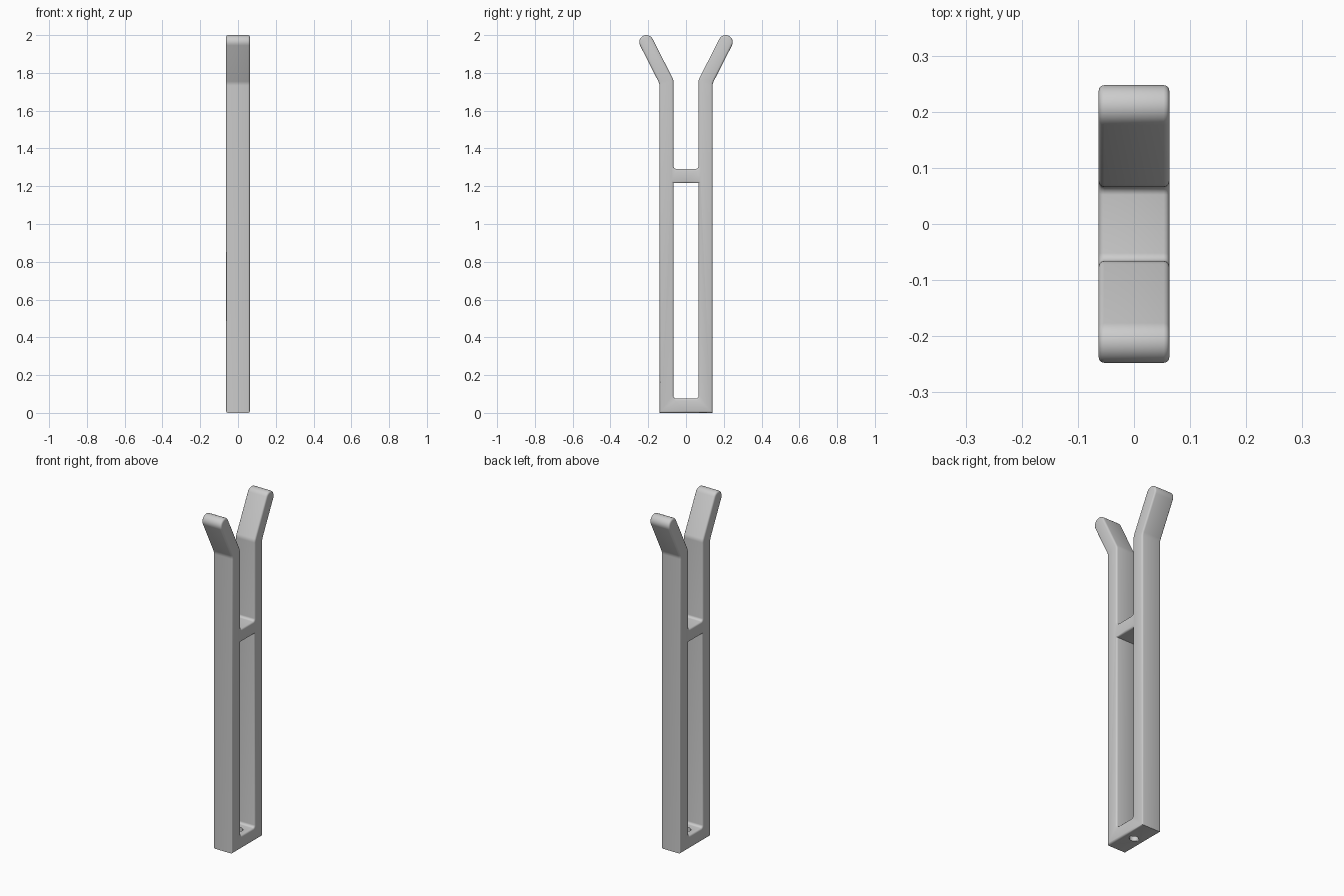
import bpy, bmesh, math
from mathutils import Vector

cube = bpy.data.objects.get("Cube")
if cube:
    bpy.data.objects.remove(cube, do_unlink=True)

HALF_WIDTH = 0.063
INNER, OUTER = 0.066, 0.141     # faces of each upright
BASE_TOP = 0.076
BAR_LOW, BAR_TOP = 1.216, 1.292
TILT = math.radians(27)         # outward lean of the tips
TIP = Vector((0.21, 1.9625))
TIP_R = 0.0375
FILLET, BEND, EDGE = 0.014, 0.05, 0.01
HOLE_R = 0.024

grey = bpy.data.materials.new("light grey")
grey.use_nodes = True
colour = (0.6, 0.6, 0.6, 1)
grey.diffuse_color = colour
grey.node_tree.nodes["Principled BSDF"].inputs["Base Color"].default_value = colour


def P(y, z):
    return Vector((y, z))


def rounded(prev, corner, nxt, radius, steps=5):
    """Points of an arc that replaces a profile corner."""
    a, b = (prev - corner).normalized(), (nxt - corner).normalized()
    half = a.angle(b) / 2
    centre = corner + (a + b).normalized() * (radius / math.sin(half))
    reach = radius / math.tan(half)
    start, end = corner + a * reach - centre, corner + b * reach - centre
    return [centre + start.lerp(end, i / steps).normalized() * radius
            for i in range(steps + 1)]


# Half profile in (y, z): base, upright, leaning round tip, crossbar
side = P(math.cos(TILT), -math.sin(TILT)) * TIP_R
tip_out, tip_in = TIP + side, TIP - side
bend_out = P(OUTER, tip_out.y - (tip_out.x - OUTER) / math.tan(TILT))
bend_in = P(INNER, tip_in.y - (tip_in.x - INNER) / math.tan(TILT))
base_corner, bar_corner = P(INNER, BASE_TOP), P(INNER, BAR_TOP)

profile = [P(0, 0), P(OUTER, 0)]
profile += rounded(P(OUTER, 0), bend_out, tip_out, BEND)
for i in range(13):
    t = -TILT + math.pi * i / 12
    profile.append(TIP + P(math.cos(t), math.sin(t)) * TIP_R)
profile += rounded(tip_in, bend_in, bar_corner, BEND)
profile += rounded(bend_in, bar_corner, P(0, BAR_TOP), FILLET)
profile += [P(0, BAR_TOP), P(0, BAR_LOW), P(INNER, BAR_LOW)]
profile += rounded(P(INNER, BAR_LOW), base_corner, P(0, BASE_TOP), FILLET)
profile.append(P(0, BASE_TOP))

# Two side faces joined by walls, left open along the mirror seam
bm = bmesh.new()
right = [bm.verts.new((-HALF_WIDTH, p.x, p.y)) for p in profile]
left = [bm.verts.new((HALF_WIDTH, p.x, p.y)) for p in profile]
bm.faces.new(right)
bm.faces.new(left[::-1])


def half_hole(z):
    """Half circle of the screw hole, from left to right."""
    return [bm.verts.new((HOLE_R * math.cos(math.pi * i / 12),
                          HOLE_R * math.sin(math.pi * i / 12), z)) for i in range(13)]


low, high = half_hole(0), half_hole(BASE_TOP)
count = len(profile)
for i in range(count):
    j = (i + 1) % count
    if profile[i].x == 0 and profile[j].x == 0:
        continue
    if i == 0:              # underside of the base
        bm.faces.new([left[0]] + low + [right[0], right[1], left[1]])
    elif j == count - 1:    # floor of the base
        bm.faces.new([left[j]] + high + [right[j], right[i], left[i]])
    else:
        bm.faces.new([right[i], left[i], left[j], right[j]])
for i in range(len(low) - 1):
    bm.faces.new([low[i], low[i + 1], high[i + 1], high[i]])
bmesh.ops.recalc_face_normals(bm, faces=bm.faces[:])

# Mark the rims of both side faces for softening
weight = bm.edges.layers.float.new("bevel_weight_edge")
for e in bm.edges:
    across = [abs(f.normal.x) for f in e.link_faces]
    if len(across) == 2 and max(across) > 0.9 and min(across) < 0.1:
        e[weight] = 1.0

mesh = bpy.data.meshes.new("forked_holder")
bm.to_mesh(mesh)
bm.free()
mesh.materials.append(grey)
holder = bpy.data.objects.new("forked_holder", mesh)
bpy.context.collection.objects.link(holder)

mirror = holder.modifiers.new("Mirror", "MIRROR")
mirror.use_axis = (False, True, False)
bevel = holder.modifiers.new("Bevel", "BEVEL")
bevel.limit_method = "WEIGHT"
bevel.width = EDGE
bevel.segments = 3
bevel.use_clamp_overlap = False

bpy.ops.object.select_all(action="DESELECT")
holder.select_set(True)
bpy.context.view_layer.objects.active = holder
for name in ("Mirror", "Bevel"):
    bpy.ops.object.modifier_apply(modifier=name)
bpy.ops.object.shade_smooth_by_angle(angle=math.radians(35))
